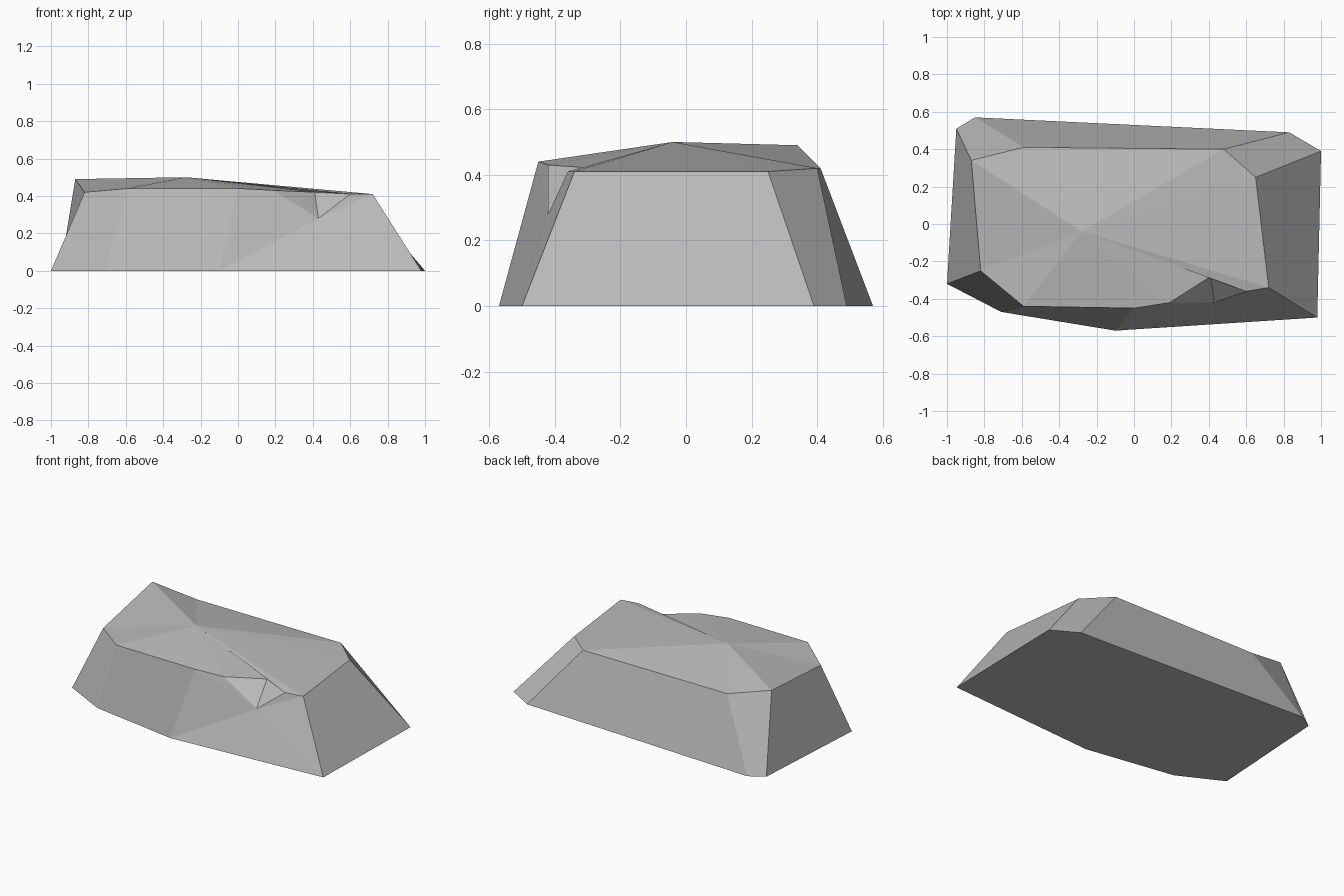
import bpy
import bmesh

# Remove the default cube
cube = bpy.data.objects.get("Cube")
if cube:
    bpy.data.objects.remove(cube, do_unlink=True)

# Single stone colour
stone = bpy.data.materials.new("stone grey")
stone.use_nodes = True
colour = (0.5, 0.5, 0.5, 1)
stone.diffuse_color = colour
stone.node_tree.nodes["Principled BSDF"].inputs["Base Color"].default_value = colour

# Footprint corners, counter-clockwise from the front right
footprint = dict(
    foot_right=(-1, -.32), foot_front_right=(-.71, -.47), foot_front=(-.1, -.57),
    foot_front_left=(.98, -.5), foot_left=(1, .39), foot_back_left=(.83, .49),
    foot_back=(-.85, .57), foot_back_right=(-.95, .51),
)

# Rim corners around the top, in the same order
rim = dict(
    rim_right=(-.82, -.25, .42), rim_front_right=(-.59, -.44, .44),
    rim_front=(0, -.45, .44), chip_start=(.19, -.42, .43),
    chip_inner=(.41, -.28, .42), chip_end=(.6, -.36, .41),
    rim_front_left=(.72, -.34, .41), rim_left=(.65, .25, .41),
    rim_back_left=(.48, .4, .42), rim_back=(-.59, .41, .42),
    rim_back_right=(-.87, .34, .49),
)

bm = bmesh.new()
corner = {name: bm.verts.new((x, y, 0)) for name, (x, y) in footprint.items()}
corner.update({name: bm.verts.new(point) for name, point in rim.items()})
corner["chip_low"] = bm.verts.new((.43, -.42, .28))
corner["peak"] = bm.verts.new((-.28, -.04, .5))


def face(*names):
    bm.faces.new([corner[name] for name in names])


# Flat underside
face(*reversed(list(footprint)))

# Faceted top, fanned from the peak
names = list(rim)
for a, b in zip(names, names[1:] + names[:1]):
    face(a, b, "peak")

# Plain sloping walls between neighbouring corners
sides = ["right", "front_right", "front"]
around = ["front_left", "left", "back_left", "back", "back_right", "right"]
for run in (sides, around):
    for a, b in zip(run, run[1:]):
        face("foot_" + a, "foot_" + b, "rim_" + b, "rim_" + a)

# Front wall around the chipped notch
face("foot_front", "chip_low", "rim_front")
face("chip_low", "chip_start", "rim_front")
face("foot_front", "foot_front_left", "chip_low")
face("foot_front_left", "rim_front_left", "chip_low")
face("chip_low", "rim_front_left", "chip_end")

# Chipped notch
face("chip_low", "chip_inner", "chip_start")
face("chip_low", "chip_end", "chip_inner")

bmesh.ops.recalc_face_normals(bm, faces=bm.faces)
mesh = bpy.data.meshes.new("rock")
bm.to_mesh(mesh)
bm.free()
mesh.materials.append(stone)
rock = bpy.data.objects.new("rock", mesh)
bpy.context.collection.objects.link(rock)
